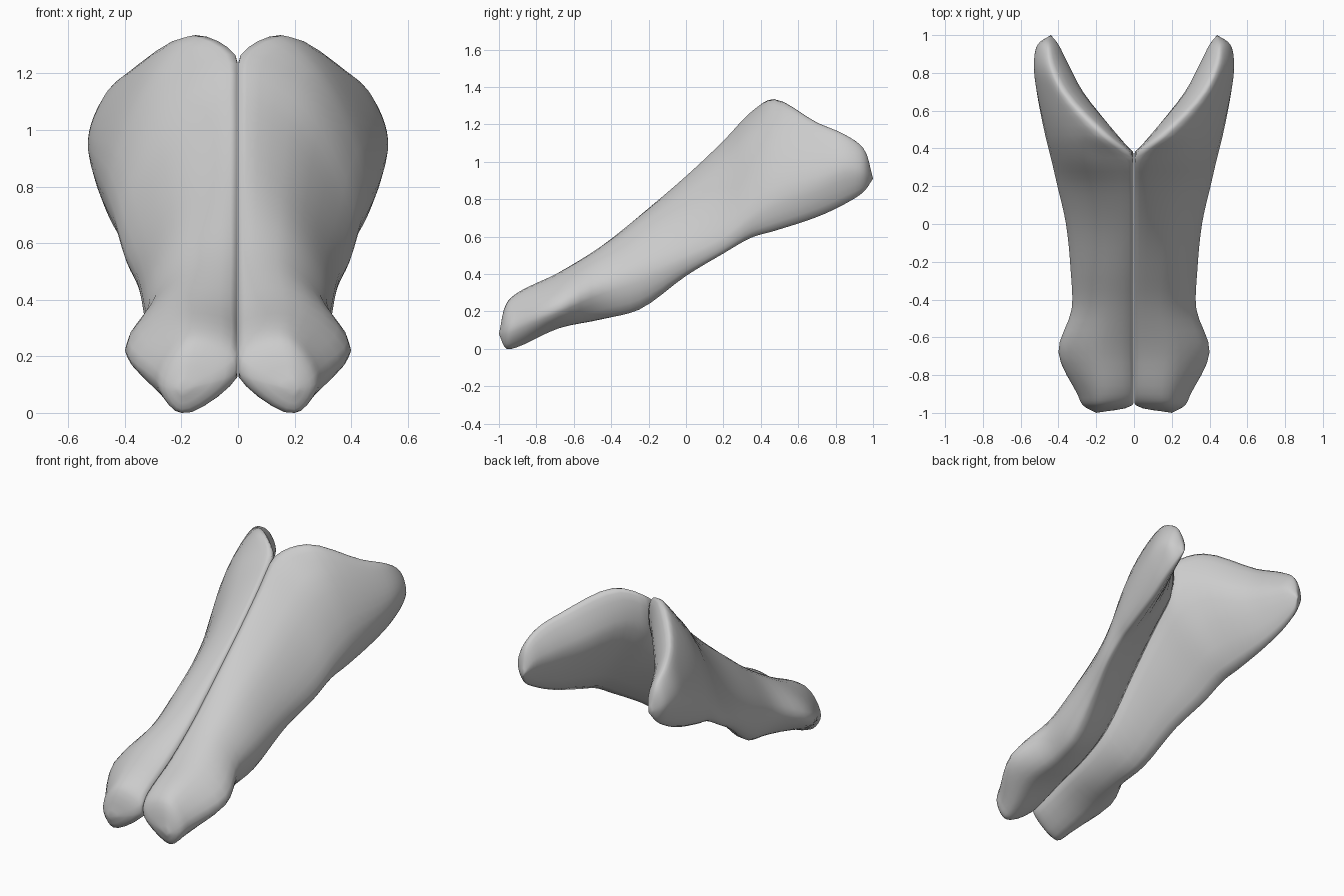
import bpy, bmesh
from mathutils import Vector

if "Cube" in bpy.data.objects:
    bpy.data.objects.remove(bpy.data.objects["Cube"])

# cross-sections of one half: y, then (x, z) of
# medial top, outer middle, lateral edge, lower edge, inner medial
SECTIONS = [
    (-.96, (.02, .19), (.18, .24), (.27, .10), (.20, .00), (.02, .12)),
    (-.90, (.0, .25), (.18, .295), (.30, .13), (.20, .01), (.0, .13)),
    (-.68, (.0, .37), (.20, .40), (.40, .22), (.25, .11), (.0, .20)),
    (-.45, (.0, .53), (.17, .53), (.33, .33), (.24, .16), (.0, .27)),
    (-.25, (.0, .70), (.18, .66), (.335, .40), (.26, .21), (.0, .38)),
    (.0, (.0, .92), (.20, .82), (.36, .50), (.31, .39), (.0, .66)),
    (.2, (.0, 1.11), (.22, .99), (.405, .60), (.37, .51), (.0, .88)),
    (.35, (.01, 1.265), (.26, 1.14), (.44, .72), (.39, .595), (.01, 1.02)),
    (.47, (.15, 1.335), (.33, 1.17), (.47, .80), (.41, .63), (.09, 1.10)),
    (.7, (.37, 1.21), (.46, 1.09), (.515, .88), (.44, .705), (.27, 1.02)),
    (.85, (.44, 1.145), (.50, 1.07), (.53, .94), (.46, .775), (.35, .99)),
    (.95, (.45, 1.07), (.48, 1.05), (.51, .94), (.46, .84), (.40, .97)),
]
FRONT_TIP, BACK_TIP = Vector((.20, -1, .08)), Vector((.44, 1, .91))


def spline(p0, p1, p2, p3, f):
    """Centripetal curve between p1 and p2."""
    t = [0.0]
    for a, b in ((p0, p1), (p1, p2), (p2, p3)):
        t.append(t[-1] + max((b - a).length, 1e-5) ** .5)
    u = t[1] + (t[2] - t[1]) * f

    def mix(a, b, i, j):
        return a.lerp(b, (u - t[i]) / (t[j] - t[i]))
    a, b, c = mix(p0, p1, 0, 1), mix(p1, p2, 1, 2), mix(p2, p3, 2, 3)
    return mix(mix(a, b, 0, 2), mix(b, c, 1, 3), 1, 2)


def smooth_path(pts, steps, closed):
    n, out = len(pts), []
    for i in range(n if closed else n - 1):
        if closed:
            q = [pts[(i + k) % n] for k in (-1, 0, 1, 2)]
        else:
            first = pts[i - 1] if i else pts[0] * 2 - pts[1]
            last = pts[i + 2] if i + 2 < n else pts[-1] * 2 - pts[-2]
            q = [first, pts[i], pts[i + 1], last]
        out += [spline(*q, k / steps) for k in range(steps)]
    return out if closed else out + [pts[-1].copy()]


def build_half(name, side, material):
    # smooth the five long edges, then each ring between them
    columns = []
    for c in range(1, 6):
        mids = [Vector((s[c][0], s[0], s[c][1])) for s in SECTIONS]
        columns.append(smooth_path([FRONT_TIP] + mids + [BACK_TIP], 4, False))
    bm = bmesh.new()
    rings = []
    for row in zip(*columns):
        ring = smooth_path(list(row), 5, True)
        rings.append([bm.verts.new((side * max(p.x, .0015), p.y, max(p.z, 0))) for p in ring])
    for a, b in zip(rings, rings[1:]):
        for i in range(len(a)):
            j = (i + 1) % len(a)
            bm.faces.new((a[i], a[j], b[j], b[i]))
    bmesh.ops.remove_doubles(bm, verts=bm.verts, dist=.0008)
    bmesh.ops.recalc_face_normals(bm, faces=bm.faces)
    mesh = bpy.data.meshes.new(name)
    bm.to_mesh(mesh)
    bm.free()
    mesh.materials.append(material)
    for p in mesh.polygons:
        p.use_smooth = True
    obj = bpy.data.objects.new(name, mesh)
    bpy.context.collection.objects.link(obj)


grey = bpy.data.materials.new("light_grey")
grey.diffuse_color = (.6, .6, .6, 1)
grey.use_nodes = True
grey.node_tree.nodes["Principled BSDF"].inputs["Base Color"].default_value = grey.diffuse_color

# mirrored pair of flaring plates meeting along the middle
build_half("right_plate", 1, grey)
build_half("left_plate", -1, grey)
